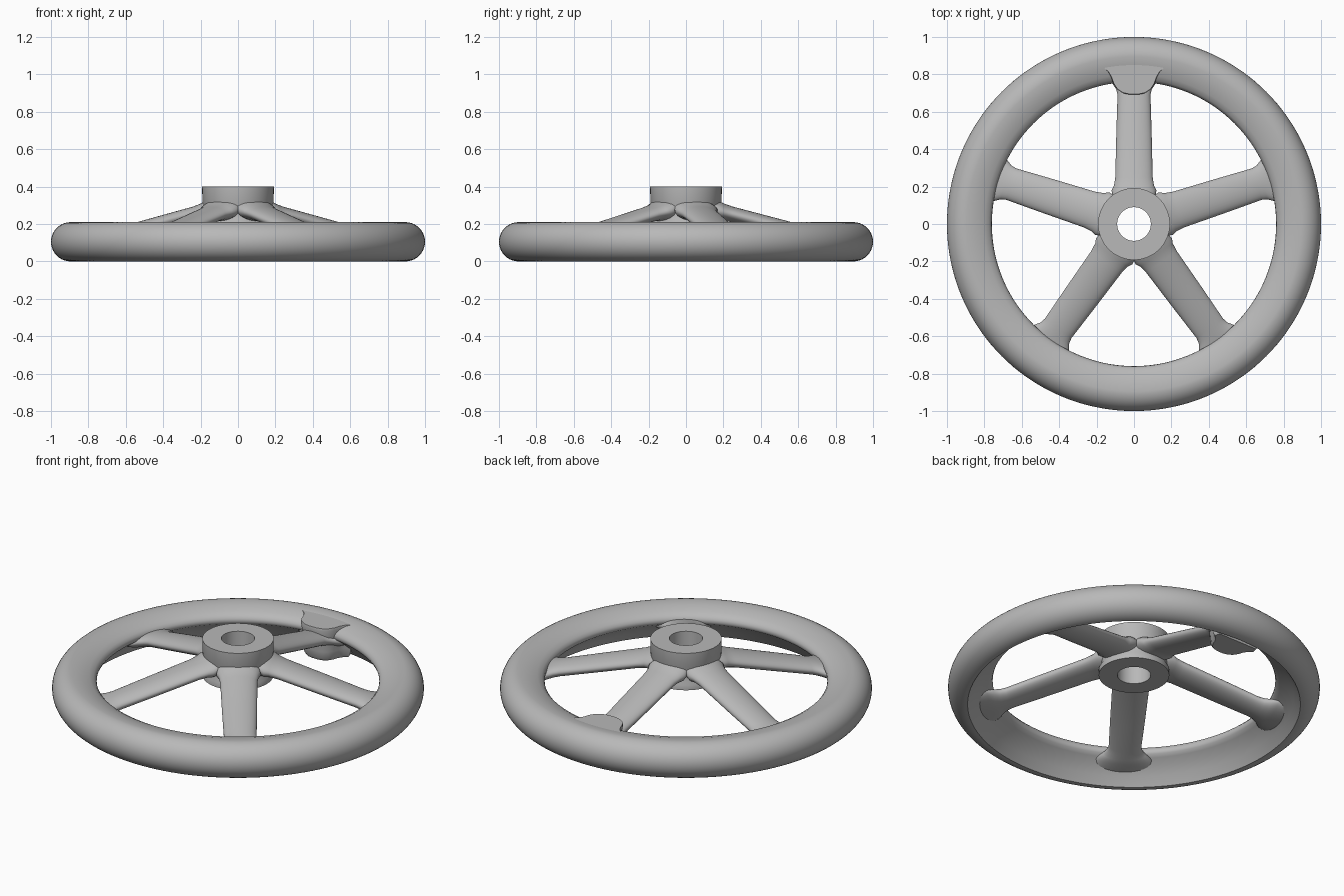
import bpy, bmesh, math
from mathutils import Matrix, Vector

cube = bpy.data.objects.get("Cube")
if cube:
    bpy.data.objects.remove(cube, do_unlink=True)

GREY = (0.48, 0.48, 0.48, 1)
metal = bpy.data.materials.new("cast grey metal")
metal.use_nodes = True
metal.diffuse_color = GREY
metal.node_tree.nodes["Principled BSDF"].inputs["Base Color"].default_value = GREY


def finish(name, bm, angle):
    bmesh.ops.recalc_face_normals(bm, faces=bm.faces)
    mesh = bpy.data.meshes.new(name)
    bm.to_mesh(mesh)
    bm.free()
    mesh.materials.append(metal)
    obj = bpy.data.objects.new(name, mesh)
    bpy.context.collection.objects.link(obj)
    bpy.ops.object.select_all(action="DESELECT")
    obj.select_set(True)
    bpy.context.view_layer.objects.active = obj
    bpy.ops.object.shade_smooth_by_angle(angle=math.radians(angle))
    return obj


def loft(bm, rings, closed):
    """Skin a list of rings; either join the last to the first or cap the ends."""
    loops = [[bm.verts.new(p) for p in ring] for ring in rings]
    n = len(loops[0])
    pairs = list(zip(loops, loops[1:]))
    if closed:
        pairs.append((loops[-1], loops[0]))
    else:
        bm.faces.new(loops[0])
        bm.faces.new(loops[-1])
    for a, b in pairs:
        for i in range(n):
            j = (i + 1) % n
            bm.faces.new((a[i], a[j], b[j], b[i]))


def lathe(name, profile, steps, angle):
    """Turn a closed radius-height profile around the z axis."""
    bm = bmesh.new()
    turns = [2 * math.pi * k / steps for k in range(steps)]
    rings = [[(r * math.cos(t), r * math.sin(t), z) for r, z in profile] for t in turns]
    loft(bm, rings, True)
    return finish(name, bm, angle)


# Rim: round outer half, sloping inner lip with a hollow underside
R, H = 0.895, 0.105
outer = [(R + H * math.cos(a), H + H * math.sin(a))
         for a in (math.pi * (k / 20 - 0.5) for k in range(21))]
lip = [(0.85, 0.204), (0.80, 0.189), (0.775, 0.175), (0.763, 0.16), (0.76, 0.145),
       (0.766, 0.13), (0.785, 0.116), (0.82, 0.09), (0.86, 0.048)]
lathe("rim", outer + lip, 144, 35)

# Hub: bored cylinder with a slight waist where the spokes enter
hub = [(0.09, 0.18), (0.19, 0.18), (0.19, 0.21), (0.18, 0.23), (0.18, 0.28),
       (0.19, 0.31), (0.192, 0.4), (0.09, 0.4)]
lathe("hub", hub, 72, 35)

# Spokes: sloping oval bars flared at both ends (radius, half width, half thickness)
sections = [(0.13, 0.11, 0.06), (0.18, 0.12, 0.053), (0.205, 0.107, 0.046),
            (0.25, 0.1, 0.042), (0.5, 0.094, 0.041), (0.69, 0.088, 0.04),
            (0.72, 0.095, 0.04), (0.75, 0.115, 0.04), (0.78, 0.15, 0.04),
            (0.86, 0.17, 0.03)]


def spoke_ring(r, width, thick):
    z = 0.316 - 0.26 * r
    ring = []
    for k in range(32):
        a = 2 * math.pi * k / 32
        ring.append(Vector((r, width * math.cos(a), z + thick * math.sin(a))))
    return ring


for n in range(5):
    turn = Matrix.Rotation(math.radians(90 + 72 * n), 3, "Z")
    bm = bmesh.new()
    loft(bm, [[turn @ p for p in spoke_ring(*s)] for s in sections], False)
    finish("spoke_%d" % (n + 1), bm, 50)

# Handle boss: flared lug blending into the rim at the back spoke
half = [(0.025, 0.692), (0.06, 0.7), (0.09, 0.72), (0.11, 0.75),
        (0.122, 0.785), (0.14, 0.815), (0.17, 0.84), (0.16, 0.88)]
outline = half + [(-x, y) for x, y in reversed(half)]
levels = [(0.005, 0.8), (0.02, 0.87), (0.06, 0.9), (0.15, 0.95), (0.19, 1), (0.204, 0.98)]
bm = bmesh.new()
loft(bm, [[(x * s, 0.83 + (y - 0.83) * s, z) for x, y in outline] for z, s in levels], False)
finish("handle_boss", bm, 40)
